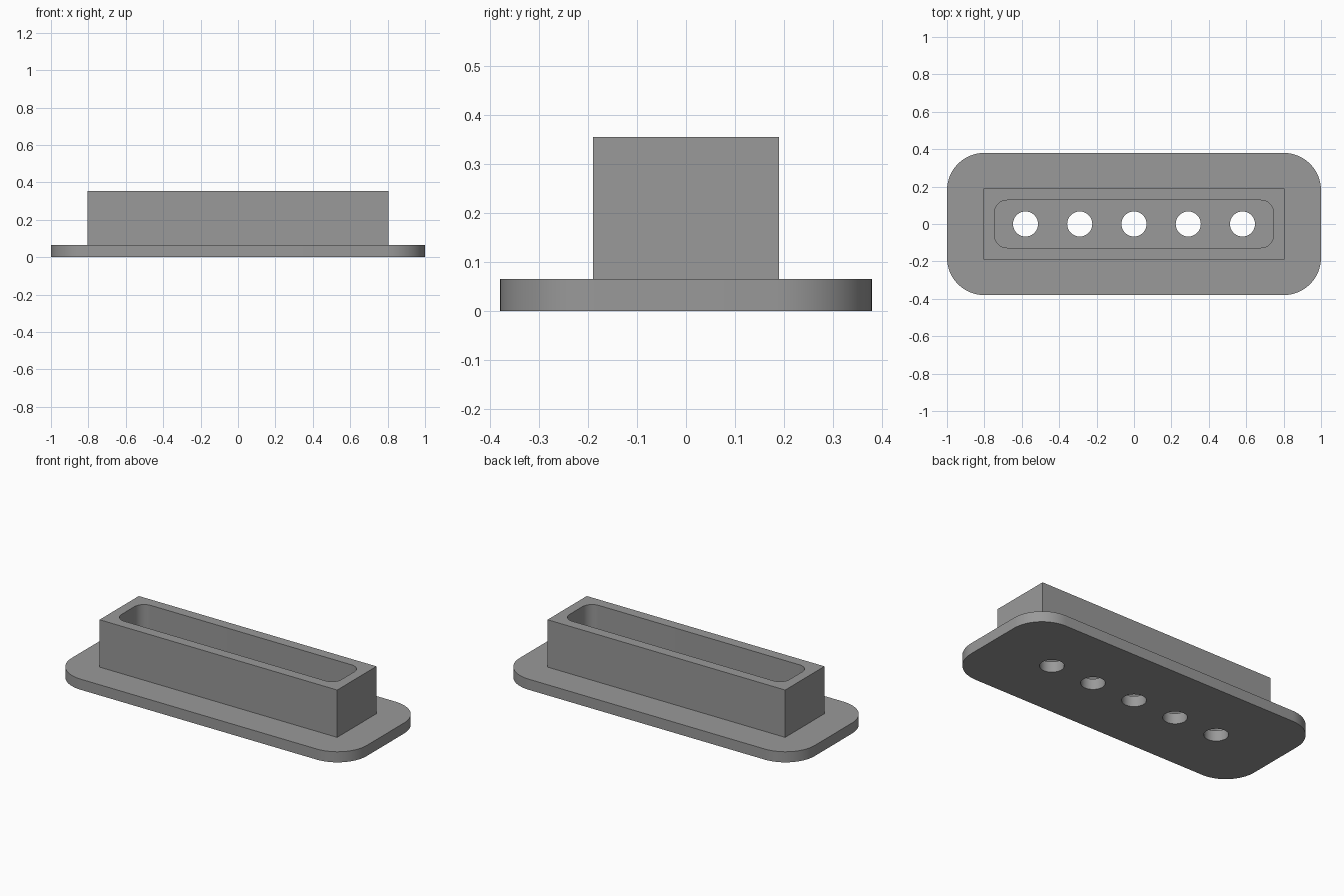
import bpy, bmesh, math

if "Cube" in bpy.data.objects:
    bpy.data.objects.remove(bpy.data.objects["Cube"])

PLATE_TOP, RIM_TOP = 0.065, 0.355

grey = bpy.data.materials.new("mid_grey")
grey.diffuse_color = (0.32, 0.32, 0.32, 1)
grey.use_nodes = True
grey.node_tree.nodes["Principled BSDF"].inputs["Base Color"].default_value = grey.diffuse_color


def rounded_outline(hx, hy, r, steps):
    """Outline of a rectangle with rounded corners, counter-clockwise."""
    if r == 0:
        return [(hx, hy), (-hx, hy), (-hx, -hy), (hx, -hy)]
    pts = []
    for i, (sx, sy) in enumerate([(1, 1), (-1, 1), (-1, -1), (1, -1)]):
        for k in range(steps + 1):
            a = math.pi / 2 * (i + k / steps)
            pts.append((sx * (hx - r) + r * math.cos(a),
                        sy * (hy - r) + r * math.sin(a)))
    return pts


def circle_outline(cx, r, n=48):
    return [(cx + r * math.cos(2 * math.pi * k / n),
             r * math.sin(2 * math.pi * k / n)) for k in range(n)]


def prism(name, outline, z0, z1):
    """Extrude an outline from z0 to z1."""
    bm = bmesh.new()
    base = bm.faces.new([bm.verts.new((x, y, z0)) for x, y in outline])
    ext = bmesh.ops.extrude_face_region(bm, geom=[base], use_keep_orig=True)
    for v in ext["geom"]:
        if isinstance(v, bmesh.types.BMVert):
            v.co.z = z1
    bmesh.ops.recalc_face_normals(bm, faces=bm.faces)
    mesh = bpy.data.meshes.new(name)
    bm.to_mesh(mesh)
    bm.free()
    mesh.materials.append(grey)
    obj = bpy.data.objects.new(name, mesh)
    bpy.context.collection.objects.link(obj)
    return obj


def combine(target, tool, operation):
    """Apply a boolean and remove the tool object."""
    mod = target.modifiers.new("cut", 'BOOLEAN')
    mod.operation, mod.object, mod.solver = operation, tool, 'EXACT'
    bpy.context.view_layer.objects.active = target
    bpy.ops.object.modifier_apply(modifier=mod.name)
    bpy.data.objects.remove(tool)


# flange plate with large rounded corners
body = prism("flanged_housing", rounded_outline(1.0, 0.38, 0.2, 16), 0, PLATE_TOP)

# square-cornered upright box
box = prism("box", rounded_outline(0.805, 0.19, 0, 1), PLATE_TOP / 2, RIM_TOP)
combine(body, box, 'UNION')

# rounded pocket down to the plate
pocket = prism("pocket_cutter", rounded_outline(0.745, 0.127, 0.065, 12),
               PLATE_TOP, RIM_TOP + 0.1)
combine(body, pocket, 'DIFFERENCE')

# row of five through holes
for i in range(-2, 3):
    hole = prism("hole_cutter", circle_outline(i * 0.29, 0.067), -0.1, 0.2)
    combine(body, hole, 'DIFFERENCE')

# smooth round walls, sharp edges
bpy.ops.object.select_all(action='DESELECT')
body.select_set(True)
bpy.context.view_layer.objects.active = body
bpy.ops.object.shade_smooth_by_angle(angle=math.radians(30))
